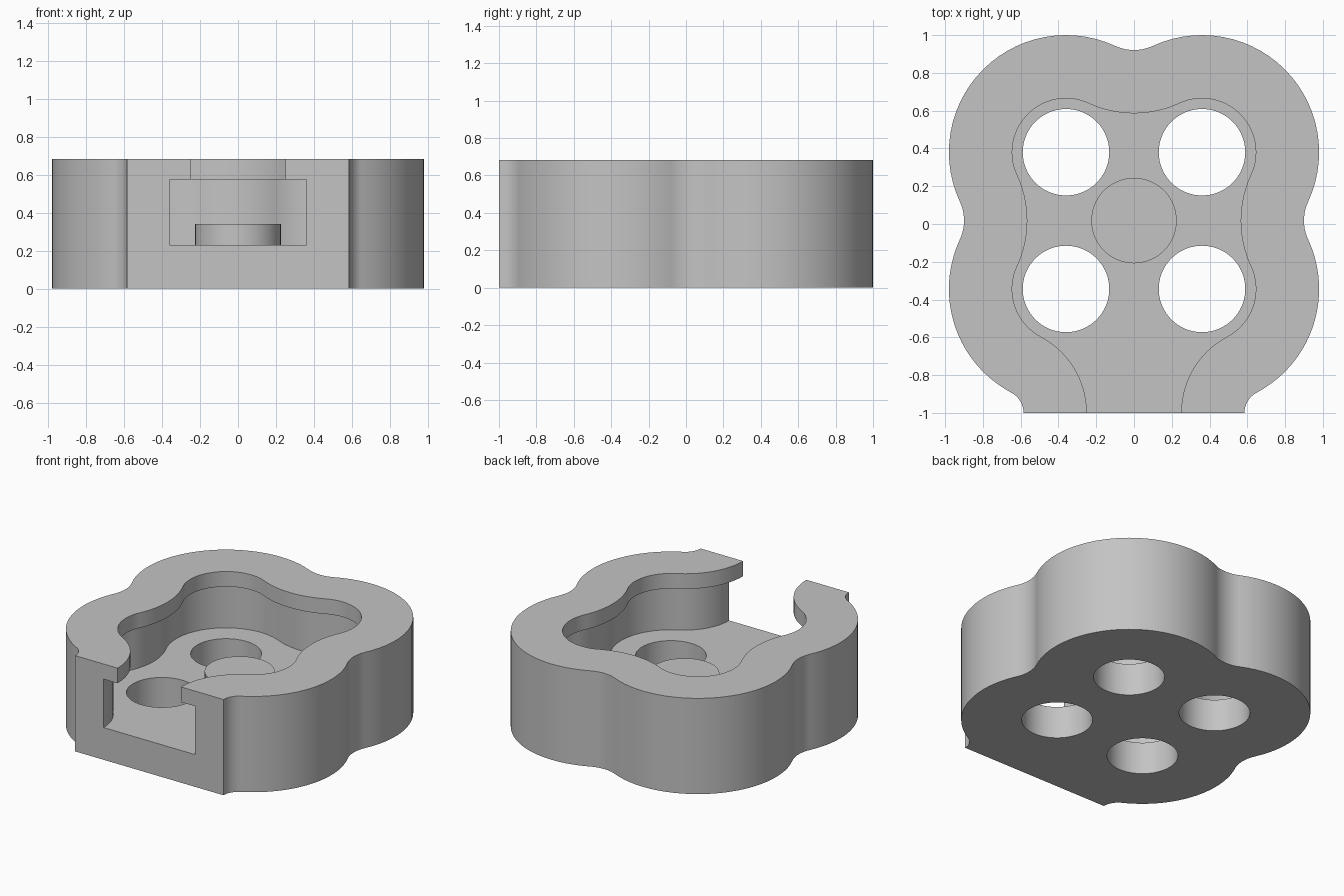
import bpy
import bmesh
import math
from mathutils import Vector

if "Cube" in bpy.data.objects:
    bpy.data.objects.remove(bpy.data.objects["Cube"], do_unlink=True)

HEIGHT, FLOOR, LIP_Z, BOSS_Z = 0.683, 0.23, 0.575, 0.34
LOBE_X, LOBE_Y, MID_Y = 0.36, 0.362, 0.018

grey = bpy.data.materials.new("grey plastic")
grey.use_nodes = True
colour = (0.55, 0.55, 0.55, 1)
grey.diffuse_color = colour
grey.node_tree.nodes["Principled BSDF"].inputs["Base Color"].default_value = colour

# Arc centres of the right half, front to back; lobes bulge, the others are fillets
FRONT = Vector((0.706, -1.0))
LOBES = [Vector((LOBE_X, MID_Y + s * LOBE_Y)) for s in (-1, 1)]
SIDE = Vector((1.14, MID_Y))
BACK = Vector((0, 1.161))


def heading(a, b):
    return math.atan2(b.y - a.y, b.x - a.x)


def arc(centre, radius, start, end, steps=28):
    sweep = (end - start + math.pi) % (2 * math.pi) - math.pi
    angles = [start + sweep * i / steps for i in range(steps + 1)]
    return [centre + radius * Vector((math.cos(a), math.sin(a))) for a in angles]


def clover(offset, extend=0):
    """Four-lobed outline with a front neck, grown by offset."""
    lobe, waist, neck = 0.285 + offset, 0.575 - offset, 0.456 - offset
    chain = [(FRONT, neck), (LOBES[0], lobe), (SIDE, waist), (LOBES[1], lobe), (BACK, waist)]
    half = []
    for i, (centre, radius) in enumerate(chain):
        start = heading(centre, chain[i - 1][0]) if i else math.pi
        end = heading(centre, chain[i + 1][0]) if i < 4 else -math.pi / 2
        points = arc(centre, radius, start, end)
        half += points[1:] if i else points
    if extend:
        half.insert(0, half[0] - Vector((0, extend)))
    return half + [Vector((-p.x, p.y)) for p in reversed(half[:-1])]


def circle(centre, radius, sides=72):
    return [centre + radius * Vector((math.cos(a), math.sin(a)))
            for a in (2 * math.pi * i / sides for i in range(sides))]


def prism(name, outline, bottom, top):
    bm = bmesh.new()
    base = bm.faces.new([bm.verts.new((p.x, p.y, bottom)) for p in outline])
    lifted = bmesh.ops.extrude_face_region(bm, geom=[base])["geom"]
    verts = [v for v in lifted if isinstance(v, bmesh.types.BMVert)]
    bmesh.ops.translate(bm, verts=verts, vec=(0, 0, top - bottom))
    bmesh.ops.recalc_face_normals(bm, faces=bm.faces)
    mesh = bpy.data.meshes.new(name)
    bm.to_mesh(mesh)
    bm.free()
    mesh.materials.append(grey)
    obj = bpy.data.objects.new(name, mesh)
    bpy.context.collection.objects.link(obj)
    return obj


# Solid body
housing = prism("clover_housing", clover(0.335), 0, HEIGHT)

# Undercut chamber, lip opening, floor holes and central boss
tools = [
    (prism("chamber_cutter", clover(0.11, 0.1), FLOOR, LIP_Z), "DIFFERENCE"),
    (prism("lip_cutter", clover(0, 0.1), LIP_Z - 0.05, HEIGHT + 0.1), "DIFFERENCE"),
]
for lobe in LOBES:
    for side in (-1, 1):
        hole = circle(Vector((side * lobe.x, lobe.y)), 0.229)
        tools.append((prism("hole_cutter", hole, -0.1, FLOOR + 0.1), "DIFFERENCE"))
tools.append((prism("centre_boss", circle(Vector((0, MID_Y)), 0.226), FLOOR - 0.1, BOSS_Z), "UNION"))

for tool, operation in tools:
    mod = housing.modifiers.new(tool.name, "BOOLEAN")
    mod.operation = operation
    mod.solver = "EXACT"
    mod.object = tool
    tool.hide_render = True

# Bake the booleans and drop the helpers
bpy.context.view_layer.update()
result = bpy.data.meshes.new_from_object(housing.evaluated_get(bpy.context.evaluated_depsgraph_get()))
housing.modifiers.clear()
housing.data = result
for tool, _ in tools:
    bpy.data.objects.remove(tool, do_unlink=True)
result.materials.clear()
result.materials.append(grey)
for face in result.polygons:
    face.material_index = 0

# Smooth curved walls, crisp rims
bpy.ops.object.select_all(action="DESELECT")
housing.select_set(True)
bpy.context.view_layer.objects.active = housing
bpy.ops.object.shade_smooth_by_angle(angle=math.radians(30))
